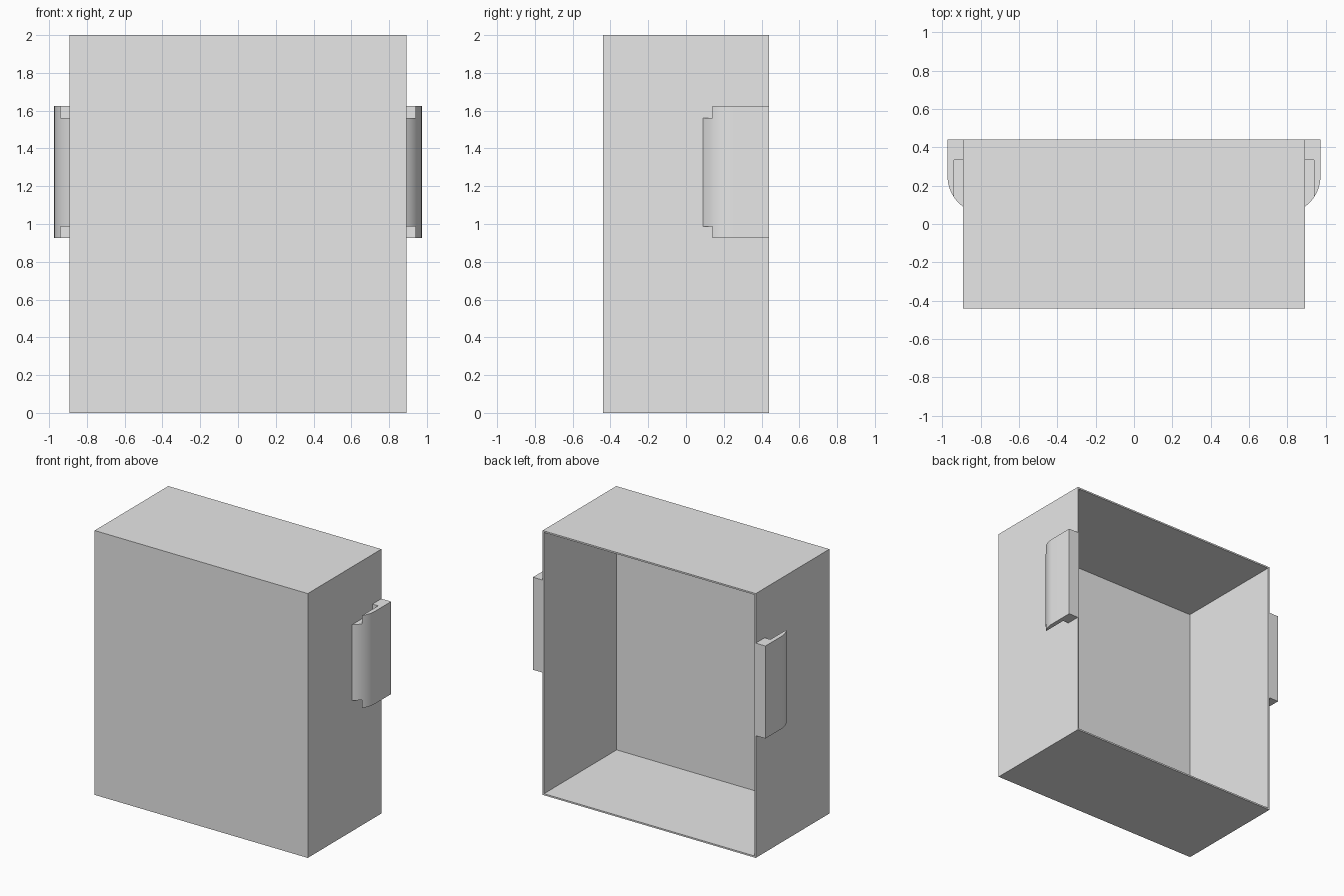
import bpy, bmesh, math

if "Cube" in bpy.data.objects:
    bpy.data.objects.remove(bpy.data.objects["Cube"], do_unlink=True)

HALF_W, HALF_D, HEIGHT, WALL = 0.892, 0.44, 2.0, 0.012
OUTER = 0.973                  # outer face of the side grips
GRIP_LOW, GRIP_HIGH = 0.925, 1.625

grey = bpy.data.materials.new("plain grey")
grey.use_nodes = True
grey.diffuse_color = (0.8, 0.8, 0.8, 1)
grey.node_tree.nodes["Principled BSDF"].inputs["Base Color"].default_value = (0.8, 0.8, 0.8, 1)


def finish(bm, name):
    bmesh.ops.recalc_face_normals(bm, faces=bm.faces)
    mesh = bpy.data.meshes.new(name)
    bm.to_mesh(mesh)
    bm.free()
    mesh.materials.append(grey)
    obj = bpy.data.objects.new(name, mesh)
    bpy.context.collection.objects.link(obj)
    return obj


def activate(obj):
    bpy.ops.object.select_all(action='DESELECT')
    obj.select_set(True)
    bpy.context.view_layer.objects.active = obj


def block(bm, low, high):
    verts = bmesh.ops.create_cube(bm, size=1)["verts"]
    for v in verts:
        v.co = [a + (b - a) * (c + 0.5) for a, b, c in zip(low, high, v.co)]


# Thin-walled case, open at the back
bm = bmesh.new()
block(bm, (-HALF_W, -HALF_D, 0), (HALF_W, HALF_D, HEIGHT))
bmesh.ops.recalc_face_normals(bm, faces=bm.faces)
back = max(bm.faces, key=lambda f: f.calc_center_median().y)
bmesh.ops.delete(bm, geom=[back], context='FACES_ONLY')
case = finish(bm, "case")
shell = case.modifiers.new("wall", 'SOLIDIFY')
shell.thickness = WALL
shell.offset = -1
shell.use_even_offset = True
activate(case)
bpy.ops.object.modifier_apply(modifier=shell.name)


def side_grip(side, name):
    # Plan outline: flat outside, rounded towards the front
    radius, centre_y, steps = 0.197, 0.25, 14
    sweep = math.acos(1 - (OUTER - HALF_W) / radius)
    outline = [(HALF_W, HALF_D), (OUTER, HALF_D)]
    for i in range(steps + 1):
        a = sweep * i / steps
        outline.append((OUTER - radius + radius * math.cos(a), centre_y - radius * math.sin(a)))
    bm = bmesh.new()
    face = bm.faces.new([bm.verts.new((side * x, y, GRIP_LOW)) for x, y in outline])
    top = bmesh.ops.extrude_face_region(bm, geom=[face])["geom"]
    for v in top:
        if isinstance(v, bmesh.types.BMVert):
            v.co.z = GRIP_HIGH
    grip = finish(bm, name)

    # Notches at both ends, next to the case
    bm = bmesh.new()
    x0, x1 = sorted((side * (HALF_W - 0.1), side * 0.94))
    block(bm, (x0, 0, GRIP_LOW - 0.1), (x1, 0.333, 0.988))
    block(bm, (x0, 0, 1.562), (x1, 0.333, GRIP_HIGH + 0.1))
    cutter = finish(bm, name + "_cutter")
    cutter.hide_render = True
    cut = grip.modifiers.new("notches", 'BOOLEAN')
    cut.operation = 'DIFFERENCE'
    cut.solver = 'EXACT'
    cut.object = cutter
    activate(grip)
    bpy.ops.object.modifier_apply(modifier=cut.name)
    bpy.data.objects.remove(cutter, do_unlink=True)
    bpy.ops.object.shade_smooth_by_angle(angle=math.radians(30))


side_grip(1, "left_grip")
side_grip(-1, "right_grip")
